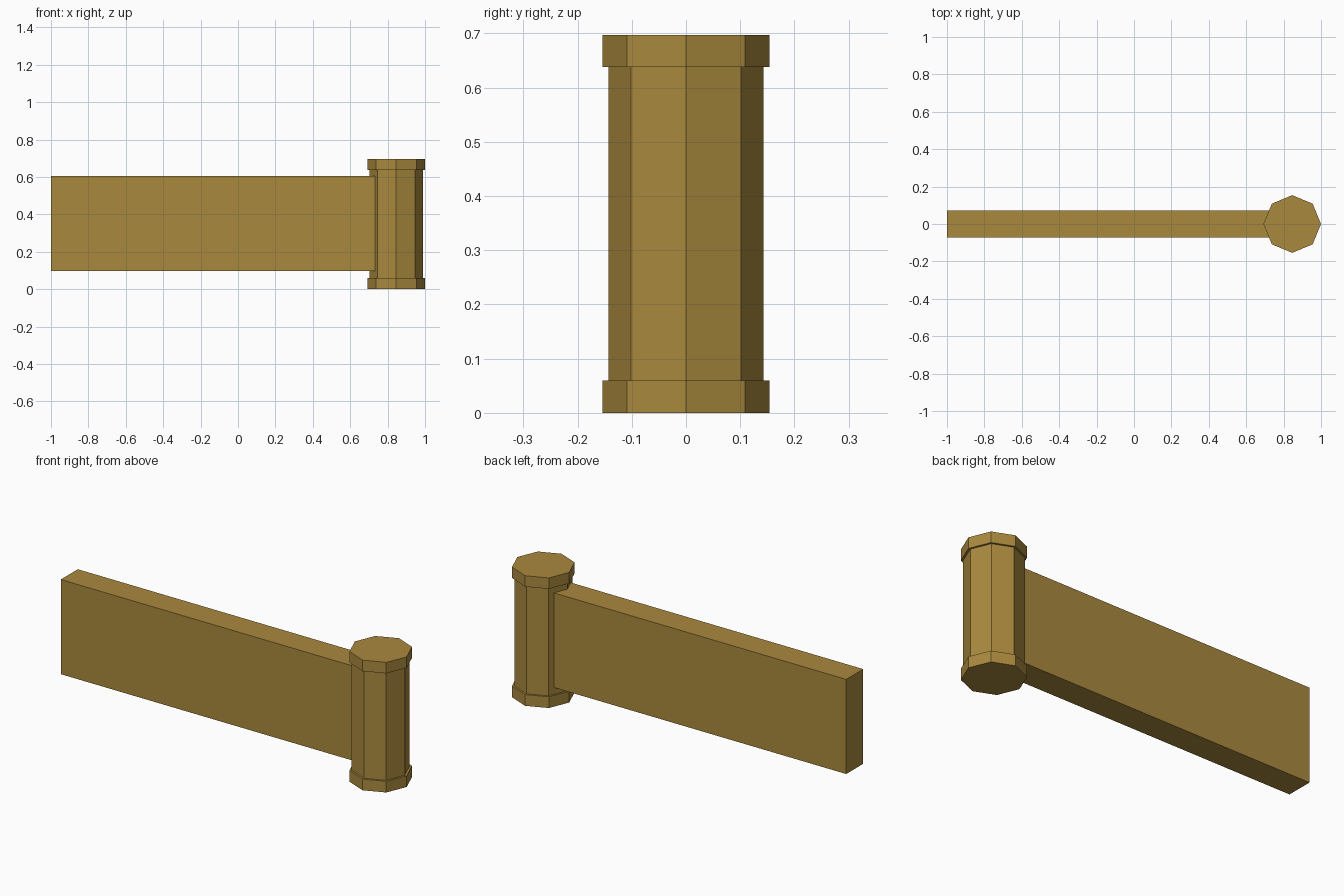
import bpy

if "Cube" in bpy.data.objects:
    bpy.data.objects.remove(bpy.data.objects["Cube"])

mat = bpy.data.materials.new("ochre_brown")
mat.diffuse_color = (0.40, 0.25, 0.048, 1.0)
mat.use_nodes = True
mat.node_tree.nodes["Principled BSDF"].inputs["Base Color"].default_value = mat.diffuse_color

POST_X = 0.846


def octagon(name, radius, z0, z1):
    bpy.ops.mesh.primitive_cylinder_add(
        vertices=8, radius=radius, depth=z1 - z0,
        location=(POST_X, 0, (z0 + z1) / 2))
    obj = bpy.context.object
    obj.name = name
    obj.data.materials.append(mat)


def box(name, x0, x1, half_y, z0, z1):
    bpy.ops.mesh.primitive_cube_add(
        size=1, location=((x0 + x1) / 2, 0, (z0 + z1) / 2))
    obj = bpy.context.object
    obj.name = name
    obj.scale = (x1 - x0, 2 * half_y, z1 - z0)
    bpy.ops.object.transform_apply(location=False, rotation=False, scale=True)
    obj.data.materials.append(mat)


# Octagonal post with a wider collar at each end
octagon("post_shaft", 0.143, 0.06, 0.638)
octagon("bottom_collar", 0.154, 0.0, 0.06)
octagon("top_collar", 0.154, 0.638, 0.697)

# Flat panel running into the post
box("panel", -1.0, 0.80, 0.072, 0.097, 0.604)
